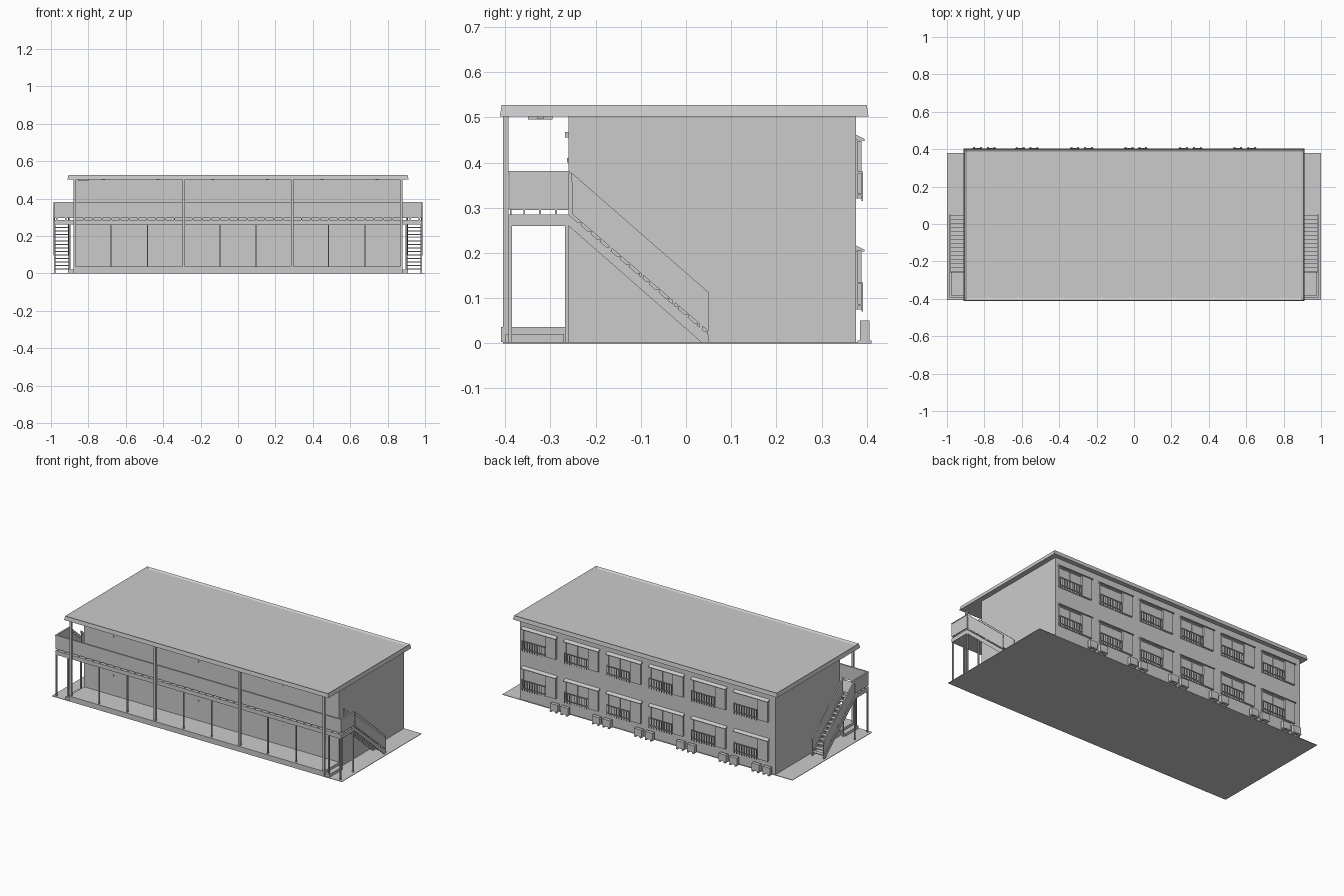
import bpy, bmesh
from mathutils import Vector

if "Cube" in bpy.data.objects:
    bpy.data.objects.remove(bpy.data.objects["Cube"])


def finish(name, bm):
    bmesh.ops.recalc_face_normals(bm, faces=bm.faces)
    me = bpy.data.meshes.new(name)
    bm.to_mesh(me)
    bm.free()
    ob = bpy.data.objects.new(name, me)
    bpy.context.collection.objects.link(ob)
    return ob


def add_prism(bm, x0, x1, profile):
    """Extrude a (y, z) outline from x0 to x1."""
    a = [bm.verts.new((x0, y, z)) for y, z in profile]
    b = [bm.verts.new((x1, y, z)) for y, z in profile]
    n = len(profile)
    bm.faces.new(a)
    bm.faces.new(b[::-1])
    for i in range(n):
        j = (i + 1) % n
        bm.faces.new((a[j], a[i], b[i], b[j]))


def prisms(name, items):
    bm = bmesh.new()
    for x0, x1, profile in items:
        add_prism(bm, x0, x1, profile)
    return finish(name, bm)


def boxes(name, items):
    return prisms(name, [(x0, x1, [(y0, z0), (y1, z0), (y1, z1), (y0, z1)])
                         for x0, x1, y0, y1, z0, z1 in items])


def both_sides(ob):
    m = ob.modifiers.new("mirror", 'MIRROR')
    m.use_axis[0] = True
    return ob


# ground slab, main block, ground-floor walkway
boxes("ground_slab", [(-1, 1, -0.405, 0.38, 0, 0.003)])
boxes("main_block", [(-0.88, 0.88, -0.26, 0.376, 0.003, 0.503)])
boxes("walkway", [(-0.88, 0.88, -0.41, -0.26, 0.003, 0.036)])
both_sides(boxes("end_step", [(0.88, 0.91, -0.40, -0.27, 0.003, 0.02)]))

# roof with sloped fascia and recessed top
bm = bmesh.new()
bmesh.ops.create_cube(bm, size=1)
for v in bm.verts:
    top = v.co.z > 0
    v.co = Vector((v.co.x * (1.812 if top else 1.824),
                   v.co.y * (0.808 if top else 0.816) - 0.004,
                   0.527 if top else 0.502))
top_face = max(bm.faces, key=lambda f: f.calc_center_median().z)
bmesh.ops.inset_region(bm, faces=[top_face], thickness=0.017, depth=0)
bmesh.ops.translate(bm, verts=top_face.verts, vec=(0, 0, -0.008))
finish("roof", bm)
boxes("ceiling_hatch", [(-0.855, -0.80, -0.35, -0.295, 0.495, 0.502)])

# posts: every third one runs up to the roof
posts = []
for i in range(10):
    x = -0.872 + i * 1.744 / 9
    if i % 3 == 0:
        posts.append((x - 0.007, x + 0.007, -0.405, -0.393, 0.003, 0.502))
    else:
        posts.append((x - 0.003, x + 0.003, -0.400, -0.393, 0.036, 0.262))
boxes("front_posts", posts)
both_sides(boxes("landing_posts",
                 [(x, x + 0.008, y, y + 0.008, 0.003, 0.262)
                  for x in (0.895, 0.975) for y in (-0.393, -0.268)]))

# upper walkway deck, parapet and spacers in the gap between them
boxes("balcony_deck", [(-0.985, 0.985, -0.393, -0.26, 0.26, 0.285)])
boxes("balcony_parapet", [(-0.985, 0.985, -0.391, -0.385, 0.295, 0.378),
                          (-0.987, 0.987, -0.393, -0.383, 0.376, 0.381)])
boxes("parapet_spacers", [(-0.97 + i * 1.94 / 40 - 0.004, -0.97 + i * 1.94 / 40 + 0.004,
                           -0.390, -0.386, 0.284, 0.297) for i in range(41)])
both_sides(boxes("side_parapet", [(0.979, 0.985, -0.391, -0.26, 0.295, 0.378),
                                  (0.977, 0.987, -0.393, -0.257, 0.376, 0.381)]
                 + [(0.980, 0.984, y, y + 0.004, 0.284, 0.297)
                    for y in (-0.36, -0.325, -0.29)]))

# outdoor stairs, right side mirrored to the left
stringer = [(-0.26, 0.285), (0.05, 0.018), (0.05, 0.003), (0.033, 0.003), (-0.26, 0.26)]
panel = [(-0.252, 0.37), (0.05, 0.107), (0.05, 0.026), (-0.252, 0.286)]
cap = [(-0.254, 0.378), (0.051, 0.112), (0.051, 0.096), (-0.254, 0.358)]
sides = (0.902, 0.980)
both_sides(prisms("stair_stringers", [(x, x + 0.005, stringer) for x in sides]))
both_sides(prisms("stair_side_panels", [(x + 0.001, x + 0.004, panel) for x in sides]))
both_sides(prisms("stair_handrails", [(x - 0.001, x + 0.006, cap) for x in sides]))
both_sides(boxes("stair_rail_brackets",
                 [(x, x + 0.005, y, y + 0.006, z, z + 0.014) for x in sides
                  for y, z in ((-0.17, 0.204), (-0.10, 0.144), (-0.03, 0.084), (0.03, 0.032))]))
N = 14
both_sides(boxes("stair_treads",
                 [(0.905, 0.982, -0.256 + i * 0.0215, -0.231 + i * 0.0215,
                   0.262 - i * 0.0185, 0.267 - i * 0.0185) for i in range(N)]))

# back windows: awning, shutter case, frame and railing, two rows of six
awnings, cases, frames, rails = [], [], [], []
for row in (0.0, 0.245):
    for i in range(6):
        c = 0.743 - i * 0.2925
        l, r, m = c - 0.12, c + 0.12, c - 0.045
        awnings.append((l, r, [(0.375, 0.205 + row), (0.395, 0.203 + row),
                               (0.395, 0.207 + row), (0.375, 0.217 + row)]))
        cases.append((l + 0.005, m, 0.375, 0.388, 0.075 + row, 0.203 + row))
        frames += [(m, r - 0.005, 0.375, 0.380, 0.198 + row, 0.204 + row),
                   (m, r - 0.005, 0.375, 0.380, 0.075 + row, 0.080 + row),
                   (r - 0.010, r - 0.005, 0.375, 0.380, 0.08 + row, 0.198 + row),
                   (m + 0.076, m + 0.081, 0.375, 0.379, 0.08 + row, 0.198 + row)]
        a, b = m + 0.004, r - 0.003
        for z in (0.083, 0.131):
            rails.append((a, b, 0.388, 0.392, z + row, z + 0.004 + row))
            rails += [(x, x + 0.004, 0.375, 0.389, z + row, z + 0.004 + row)
                      for x in (a, b - 0.004)]
        rails += [(a + k * (b - a - 0.004) / 9, a + k * (b - a - 0.004) / 9 + 0.004,
                   0.389, 0.392, 0.070 + row, 0.135 + row) for k in range(10)]
prisms("window_awnings", awnings)
boxes("shutter_cases", cases)
boxes("window_frames", frames)
boxes("window_railings", rails)

# outdoor cooling units in pairs on feet
units, feet = [], []
for c in (0.592, 0.302, 0.010, -0.280, -0.572, -0.800):
    for x in (c - 0.037, c + 0.037):
        units.append((x - 0.026, x + 0.026, 0.385, 0.406, 0.006, 0.05))
        feet += [(x + d - 0.005, x + d + 0.005, 0.38, 0.411, 0, 0.006)
                 for d in (-0.018, 0.018)]
boxes("cooling_units", units)
boxes("cooling_unit_feet", feet)

# small wall lights and door bells on the front wall, ceiling lights
lights, bells, spots = [], [], []
for i in range(6):
    x = -0.72 + i * 0.2925
    for row in (0.0, 0.245):
        lights.append((x - 0.010, x + 0.010, -0.268, -0.26, 0.21 + row, 0.223 + row))
        bells.append((x + 0.04, x + 0.047, -0.263, -0.26, 0.155 + row, 0.165 + row))
    spots.append((x - 0.008, x + 0.008, -0.33, -0.314, 0.498, 0.503))
boxes("wall_lights", lights)
boxes("door_bells", bells)
boxes("ceiling_lights", spots)
